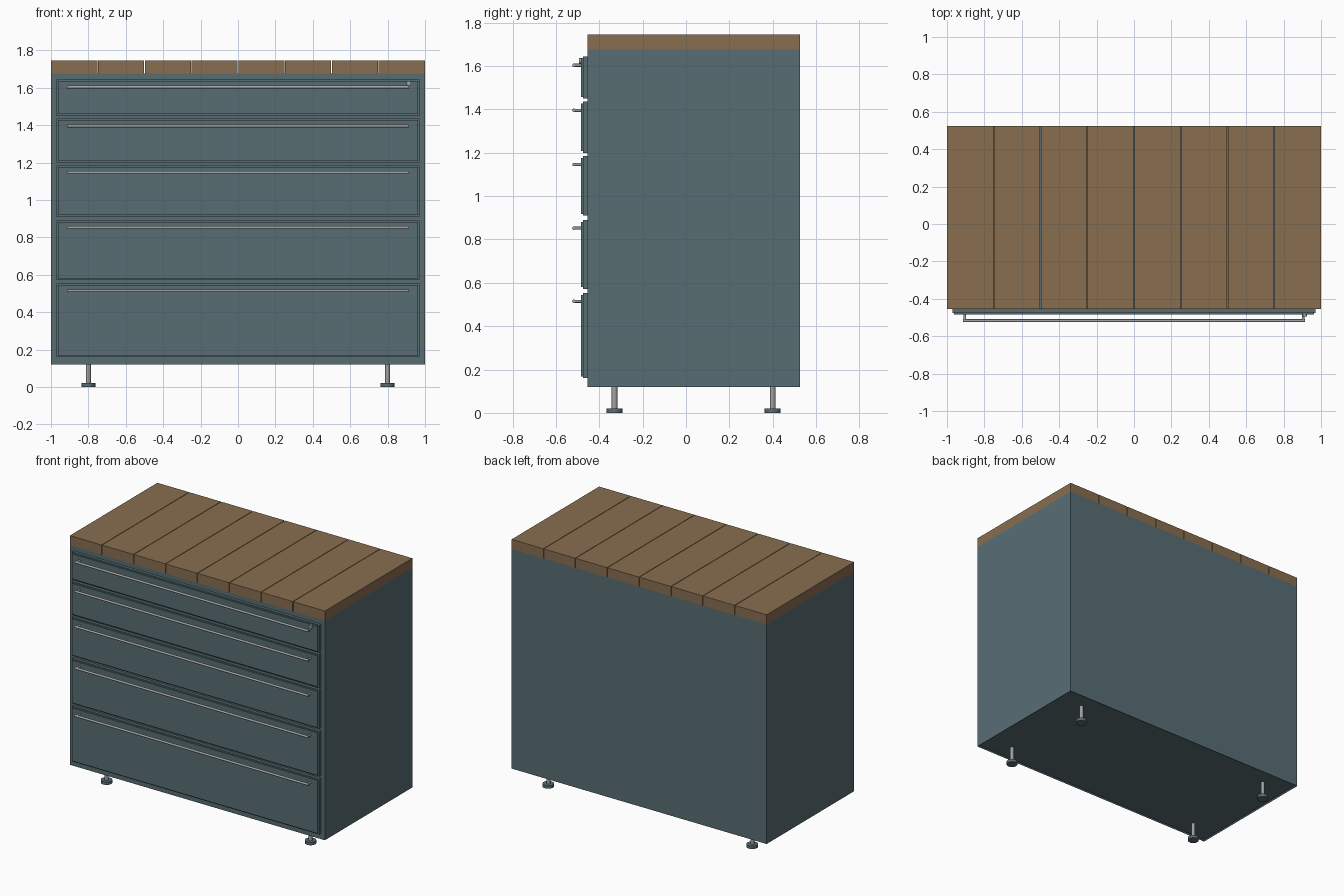
import bpy, bmesh
from mathutils import Vector, Matrix

if "Cube" in bpy.data.objects:
    bpy.data.objects.remove(bpy.data.objects["Cube"])


def material(name, rgb):
    m = bpy.data.materials.new(name)
    m.use_nodes = True
    m.diffuse_color = (*rgb, 1)
    m.node_tree.nodes["Principled BSDF"].inputs["Base Color"].default_value = (*rgb, 1)
    return m


paint = material("blue grey paint", (0.098, 0.155, 0.175))
wood = material("brown wood", (0.25, 0.158, 0.079))
steel = material("brushed steel", (0.36, 0.36, 0.36))


def finish(name, bm, mat, smooth=False):
    bmesh.ops.recalc_face_normals(bm, faces=bm.faces)
    mesh = bpy.data.meshes.new(name)
    bm.to_mesh(mesh)
    bm.free()
    mesh.materials.append(mat)
    ob = bpy.data.objects.new(name, mesh)
    bpy.context.collection.objects.link(ob)
    if smooth:
        bpy.ops.object.select_all(action="DESELECT")
        ob.select_set(True)
        bpy.context.view_layer.objects.active = ob
        bpy.ops.object.shade_smooth_by_angle()
    return ob


def add_box(bm, lo, hi):
    lo, hi = Vector(lo), Vector(hi)
    mat = Matrix.Translation((lo + hi) / 2) @ Matrix.Diagonal((*(hi - lo), 1))
    return bmesh.ops.create_cube(bm, size=1, matrix=mat)["verts"]


def add_rod(bm, start, end, radius, sides=16):
    start, end = Vector(start), Vector(end)
    axis = end - start
    turn = axis.to_track_quat("Z", "Y").to_matrix().to_4x4()
    bmesh.ops.create_cone(bm, cap_ends=True, segments=sides, radius1=radius, radius2=radius,
                          depth=axis.length, matrix=Matrix.Translation((start + end) / 2) @ turn)


def face_towards(bm, direction):
    bm.normal_update()
    return max(bm.faces, key=lambda f: f.normal.dot(Vector(direction)))


FRONT, BACK = -0.455, 0.525
BASE, DECK, TOP = 0.12, 1.677, 1.745

# Cabinet body with a shallow recess underneath
bm = bmesh.new()
add_box(bm, (-1, FRONT, BASE), (1, BACK, DECK))
bottom = face_towards(bm, (0, 0, -1))
bmesh.ops.inset_region(bm, faces=[bottom], thickness=0.012)
bmesh.ops.translate(bm, verts=bottom.verts, vec=(0, 0, 0.008))
finish("cabinet_body", bm, paint)

# Worktop planks
for i in range(8):
    x = -1 + i * 0.25
    bm = bmesh.new()
    gap = 0.002
    add_box(bm, (x + gap * (i > 0), FRONT, DECK), (x + 0.25 - gap * (i < 7), BACK, TOP))
    finish(f"worktop_plank_{i + 1}", bm, wood)

# Drawers: bottom, top and handle height
drawers = [(0.16, 0.553, 0.515), (0.572, 0.89, 0.852), (0.91, 1.185, 1.146),
           (1.2, 1.436, 1.396), (1.45, 1.645, 1.604)]
for n, (low, high, grip) in enumerate(drawers, 1):
    # Front slab with a raised panel
    bm = bmesh.new()
    add_box(bm, (-0.97, FRONT - 0.02, low), (0.97, FRONT, high))
    panel = face_towards(bm, (0, -1, 0))
    bmesh.ops.inset_region(bm, faces=[panel], thickness=0.012)
    raised = bmesh.ops.extrude_face_region(bm, geom=[panel])["geom"]
    bmesh.ops.translate(bm, vec=(0, -0.009, 0),
                        verts=[g for g in raised if isinstance(g, bmesh.types.BMVert)])
    bmesh.ops.delete(bm, geom=[panel], context="FACES_ONLY")
    finish(f"drawer_front_{n}", bm, paint)

    # Long bar handle on two end posts
    bm = bmesh.new()
    add_rod(bm, (-0.915, -0.517, grip), (0.915, -0.517, grip), 0.008)
    for x in (-0.905, 0.905):
        add_rod(bm, (x, -0.478, grip), (x, -0.517, grip), 0.007)
    finish(f"drawer_handle_{n}", bm, steel, True)

# Lock on the top drawer
bm = bmesh.new()
add_rod(bm, (0.913, -0.478, 1.624), (0.913, -0.494, 1.624), 0.013)
finish("drawer_lock", bm, steel, True)

# Levelling feet
for side, x in (("left", 0.8), ("right", -0.8)):
    for end, y in (("front", -0.33), ("back", 0.4)):
        bm = bmesh.new()
        add_rod(bm, (x, y, 0.02), (x, y, 0.135), 0.013)
        finish(f"foot_stem_{end}_{side}", bm, steel, True)
        bm = bmesh.new()
        add_rod(bm, (x, y, 0), (x, y, 0.021), 0.037, 24)
        finish(f"foot_pad_{end}_{side}", bm, paint, True)
